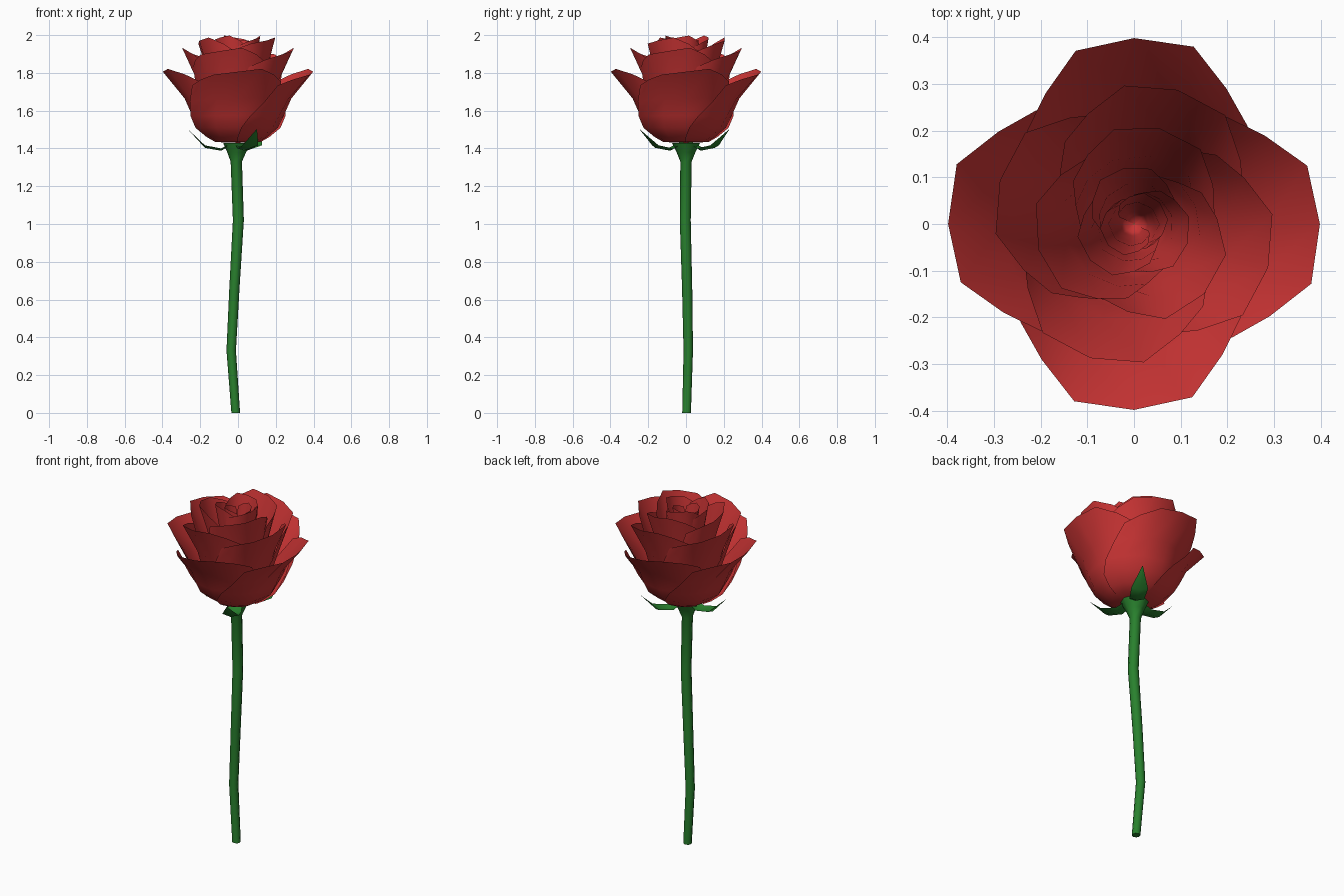
import bpy, math
from math import sin, cos, radians

if "Cube" in bpy.data.objects:
    bpy.data.objects.remove(bpy.data.objects["Cube"])


def material(name, rgb):
    m = bpy.data.materials.new(name)
    m.diffuse_color = (*rgb, 1)
    m.use_nodes = True
    m.node_tree.nodes["Principled BSDF"].inputs["Base Color"].default_value = m.diffuse_color
    return m


RED = material("petal red", (0.6, 0.035, 0.035))
GREEN = material("leaf green", (0.022, 0.22, 0.027))


def make(name, verts, faces, mat):
    me = bpy.data.meshes.new(name)
    me.from_pydata(verts, [], faces)
    me.materials.append(mat)
    me.shade_smooth()
    ob = bpy.data.objects.new(name, me)
    bpy.context.collection.objects.link(ob)
    return ob


def grid_faces(rows, cols):
    return [(i * cols + j, i * cols + j + 1, (i + 1) * cols + j + 1, (i + 1) * cols + j)
            for i in range(rows - 1) for j in range(cols - 1)]


# petal side profile: height share, radius share, widening of the angle
PROFILE = [(0, .02, 1.9), (.01, .28, 1.9), (.08, .39, 1.85), (.21, .53, 1.75),
           (.38, .61, 1.55), (.62, .71, 1.25), (1, 1, 1)]
# across the petal: share of half angle, rim radius loss, rim height loss
ACROSS = [(-1, .21, .20), (-.7, .13, .12), (-.38, 0, .05), (0, 0, .01),
          (.38, .01, -.03), (.7, .14, .05), (1, .22, .15)]
Z0 = 1.43


def petal(name, ang, half, rad, top, drop, tilt, cap):
    verts = []
    for v, r, wide in PROFILE:
        w = min(half * wide, cap)
        for u, loss, low in ACROSS:
            a = radians(ang + u * w)
            rr = rad * r * (1 - loss * v ** 4 - tilt * u * (1 - .75 * v ** 4))
            verts.append((rr * cos(a), rr * sin(a),
                          Z0 + (top - Z0) * (v - low * drop * v ** 3)))
    make(name, verts, grid_faces(len(PROFILE), len(ACROSS)), RED)


# petal layers: name, count, first angle, half angle, radius, top, rim drop, spiral, cap
LAYERS = [("outer_petal", 4, 0, 49, .398, 1.81, 1, .07, 93),
          ("second_petal", 4, -18, 58, .302, 1.92, .9, .07, 95),
          ("third_petal", 3, -45, 70, .212, 1.975, .75, .11, 110),
          ("bud_petal", 3, -20, 72, .122, 1.99, .45, .15, 110),
          ("heart_petal", 2, 40, 85, .072, 1.97, .25, .2, 115)]
for name, n, first, half, *shape in LAYERS:
    for k in range(n):
        petal(f"{name}_{k + 1}", first + 360 / n * k, half, *shape)

# stem with flared receptacle: x, y, z, radius
SECTIONS = [(-.012, .003, 0, .023), (-.036, .012, .33, .025), (-.019, .006, .66, .027),
            (.002, -.004, 1.02, .029), (-.009, 0, 1.33, .03), (-.007, 0, 1.38, .05),
            (-.004, 0, 1.43, .075)]
N = 8
verts = [(x + r * cos(math.tau * k / N), y + r * sin(math.tau * k / N), z)
         for x, y, z, r in SECTIONS for k in range(N)]
faces = [(i * N + k, i * N + (k + 1) % N, (i + 1) * N + (k + 1) % N, (i + 1) * N + k)
         for i in range(len(SECTIONS) - 1) for k in range(N)]
faces += [tuple(reversed(range(N))), tuple(range(len(verts) - N, len(verts)))]
stem = make("stem", verts, faces, GREEN)
bpy.context.view_layer.objects.active = stem
stem.select_set(True)
bpy.ops.object.shade_smooth_by_angle(angle=radians(50))

# sepals: radius, height of the keel, half width
SEPAL = [(.03, 1.42, .03), (.09, 1.388, .04), (.175, 1.403, .045), (.264, 1.5, .002)]
for k, ang in enumerate((180, -68, 60)):
    a = radians(ang)
    verts = []
    for r, z, w in SEPAL:
        for s in (-1, 0, 1):
            verts.append((r * cos(a) - s * w * sin(a), r * sin(a) + s * w * cos(a),
                          z + .3 * w * abs(s)))
    make(f"sepal_{k + 1}", verts, grid_faces(len(SEPAL), 3), GREEN)
